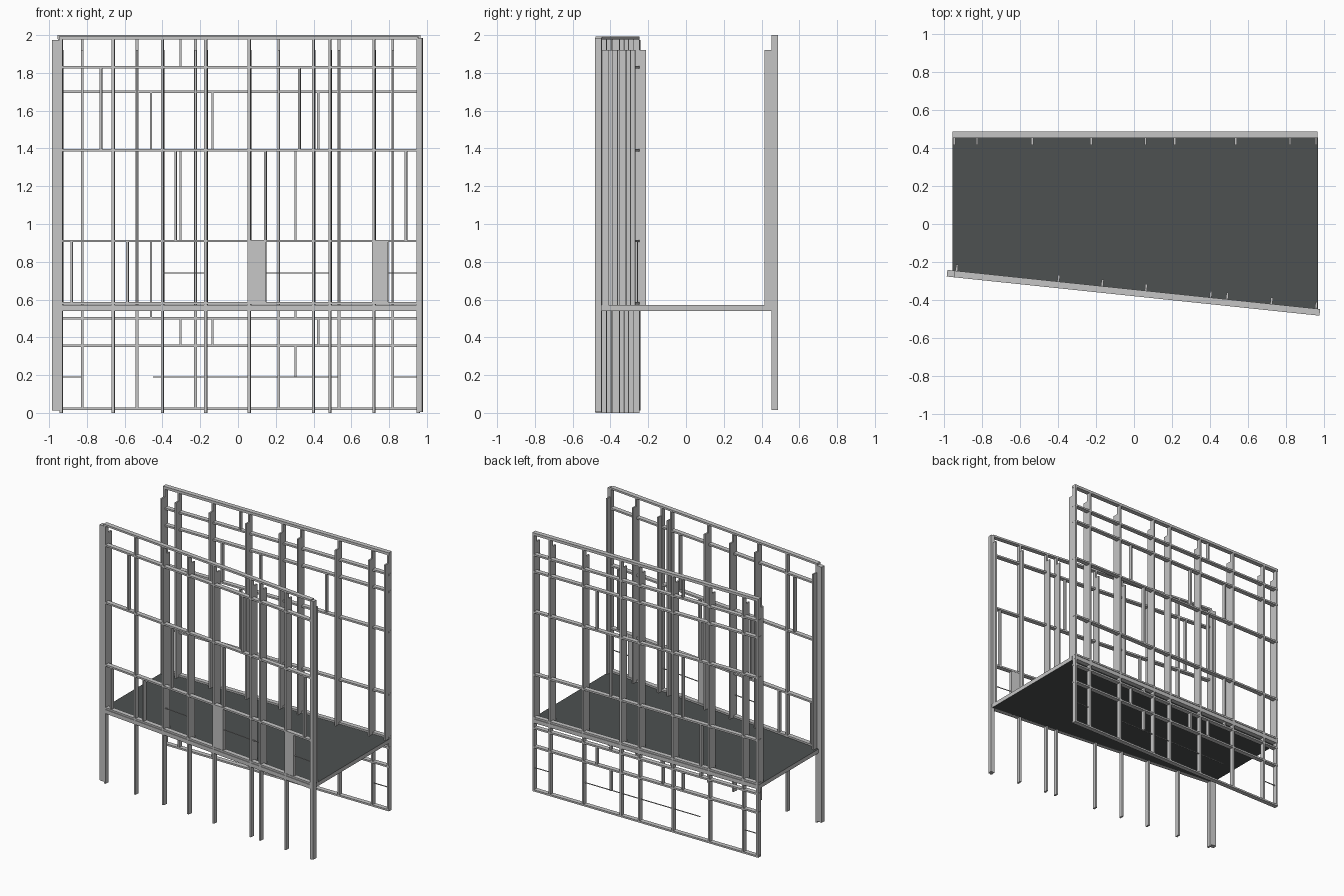
import bpy, bmesh, math
from mathutils import Matrix, Vector

if "Cube" in bpy.data.objects:
    bpy.data.objects.remove(bpy.data.objects["Cube"])


def material(name, c):
    m = bpy.data.materials.new(name)
    m.diffuse_color = (c[0], c[1], c[2], 1)
    m.use_nodes = True
    m.node_tree.nodes["Principled BSDF"].inputs["Base Color"].default_value = m.diffuse_color
    return m


METAL = material("light grey metal", (0.56, 0.56, 0.56))
FLOOR = material("dark slate floor", (0.075, 0.083, 0.083))

# Wall placement: the back wall is straight, the front wall is skewed in plan
SLOPE = -0.105
BACK = Matrix.Translation((0, 0.47, 0))
FRONT = Matrix.Translation((0, -0.362, 0)) @ Matrix.Rotation(math.atan(SLOPE), 4, 'Z')
STRETCH = math.sqrt(1 + SLOPE * SLOPE)


def make_boxes(name, wall, boxes):
    """One object of boxes given as (x0, x1, y0, y1, z0, z1) in wall space."""
    bm = bmesh.new()
    k = STRETCH if wall is FRONT else 1
    for x0, x1, y0, y1, z0, z1 in boxes:
        size = Matrix.Diagonal(((x1 - x0) * k, y1 - y0, z1 - z0, 1))
        centre = Vector(((x0 + x1) / 2 * k, (y0 + y1) / 2, (z0 + z1) / 2))
        bmesh.ops.create_cube(bm, size=1, matrix=wall @ Matrix.Translation(centre) @ size)
    me = bpy.data.meshes.new(name)
    bm.to_mesh(me)
    bm.free()
    me.materials.append(METAL)
    ob = bpy.data.objects.new(name, me)
    bpy.context.collection.objects.link(ob)
    return ob


def uprights(xs, w, y0, y1, z0, z1):
    return [(x - w / 2, x + w / 2, y0, y1, z0, z1) for x in xs]


def rails(zs, x0, x1, h, d):
    return [(x0, x1, -d, d, z - h / 2, z + h / 2) for z in zs]


def bars(items, w, d):
    return [(x - w / 2, x + w / 2, -d, d, a, b) for x, a, b in items]


D = 0.0175  # half depth of the frames

# Back wall: posts, inner fins, rails, short mullions, thin rods
back_x = [-0.945, -0.825, -0.535, -0.225, 0.06, 0.215, 0.535, 0.82, 0.957]
make_boxes("back_posts", BACK, uprights(back_x, 0.014, -D, D, 0.015, 1.99))
make_boxes("back_fins", BACK, uprights(back_x, 0.012, -0.055, -D, 0.57, 1.92))
make_boxes("back_rails", BACK,
           rails([1.83, 1.70, 1.39, 0.91, 0.58, 0.50, 0.355, 0.021], -0.955, 0.965, 0.013, D)
           + rails([1.99], -0.955, 0.965, 0.02, D)
           + rails([0.555], -0.955, 0.965, 0.03, D))
make_boxes("back_mullions", BACK, bars([
    (-0.46, 1.39, 1.70), (-0.46, 0.58, 0.91), (-0.46, 0.50, 0.55),
    (-0.305, 1.83, 1.99), (-0.305, 0.91, 1.39), (-0.305, 0.355, 0.50),
    (-0.135, 1.39, 1.70), (-0.135, 0.355, 0.50),
    (0.305, 0.91, 1.39), (0.305, 0.50, 0.55), (0.305, 0.19, 0.355),
    (0.425, 1.39, 1.70), (0.425, 0.355, 0.50)], 0.012, 0.014))
make_boxes("back_rods", BACK, [(a, b, -0.003, 0.003, 0.187, 0.192) for a, b in
                               [(-0.945, -0.825), (-0.45, 0.535), (0.82, 0.957)]])

# Front wall: legs reaching the ground, corner posts, inner fins
front_x = [-0.935, -0.66, -0.40, -0.17, 0.06, 0.40, 0.487, 0.72, 0.955]
make_boxes("front_posts", FRONT, uprights(front_x, 0.014, -D, D, 0, 1.98))
make_boxes("front_corner_posts", FRONT, [(-0.983, -0.942, -D, D, 0.012, 1.975),
                                         (0.948, 0.977, -D, D, 0.004, 1.985)])
make_boxes("front_fins", FRONT, uprights([x for x in front_x if x != -0.66],
                                         0.012, D, 0.052, 0.57, 1.92))
make_boxes("front_rails", FRONT,
           rails([1.83, 1.39, 0.91, 0.58], -0.945, 0.955, 0.013, D)
           + rails([1.985], -0.945, 0.955, 0.014, D)
           + rails([0.555], -0.945, 0.955, 0.03, D))
make_boxes("front_mullions", FRONT, bars([
    (-0.725, 1.39, 1.83), (0.325, 1.39, 1.83), (-0.33, 0.91, 1.39),
    (0.145, 0.91, 1.39), (0.89, 0.91, 1.39),
    (-0.88, 0.58, 0.91), (-0.585, 0.58, 0.91)], 0.012, 0.014))
make_boxes("front_panels", FRONT, [(0.055, 0.15, -0.014, 0.014, 0.575, 0.91),
                                   (0.712, 0.795, -0.014, 0.014, 0.575, 0.91)])
make_boxes("front_rods", FRONT, [(a, b, -0.003, 0.003, 0.738, 0.743) for a, b in
                                 [(-0.40, -0.17), (0.15, 0.487), (0.795, 0.955)]])

# Floor slab: dark top and underside, light edges
corners = [(-0.955, -0.25), (0.968, -0.455), (0.968, 0.455), (-0.955, 0.455)]
bm = bmesh.new()
base = bm.faces.new([bm.verts.new((x, y, 0.54)) for x, y in corners])
ext = bmesh.ops.extrude_face_region(bm, geom=[base], use_keep_orig=True)
top = [v for v in ext["geom"] if isinstance(v, bmesh.types.BMVert)]
bmesh.ops.translate(bm, verts=top, vec=(0, 0, 0.031))
bmesh.ops.recalc_face_normals(bm, faces=bm.faces)
for f in bm.faces:
    f.material_index = 1 if abs(f.normal.z) > 0.5 else 0
me = bpy.data.meshes.new("floor_slab")
bm.to_mesh(me)
bm.free()
me.materials.append(METAL)
me.materials.append(FLOOR)
bpy.context.collection.objects.link(bpy.data.objects.new("floor_slab", me))
